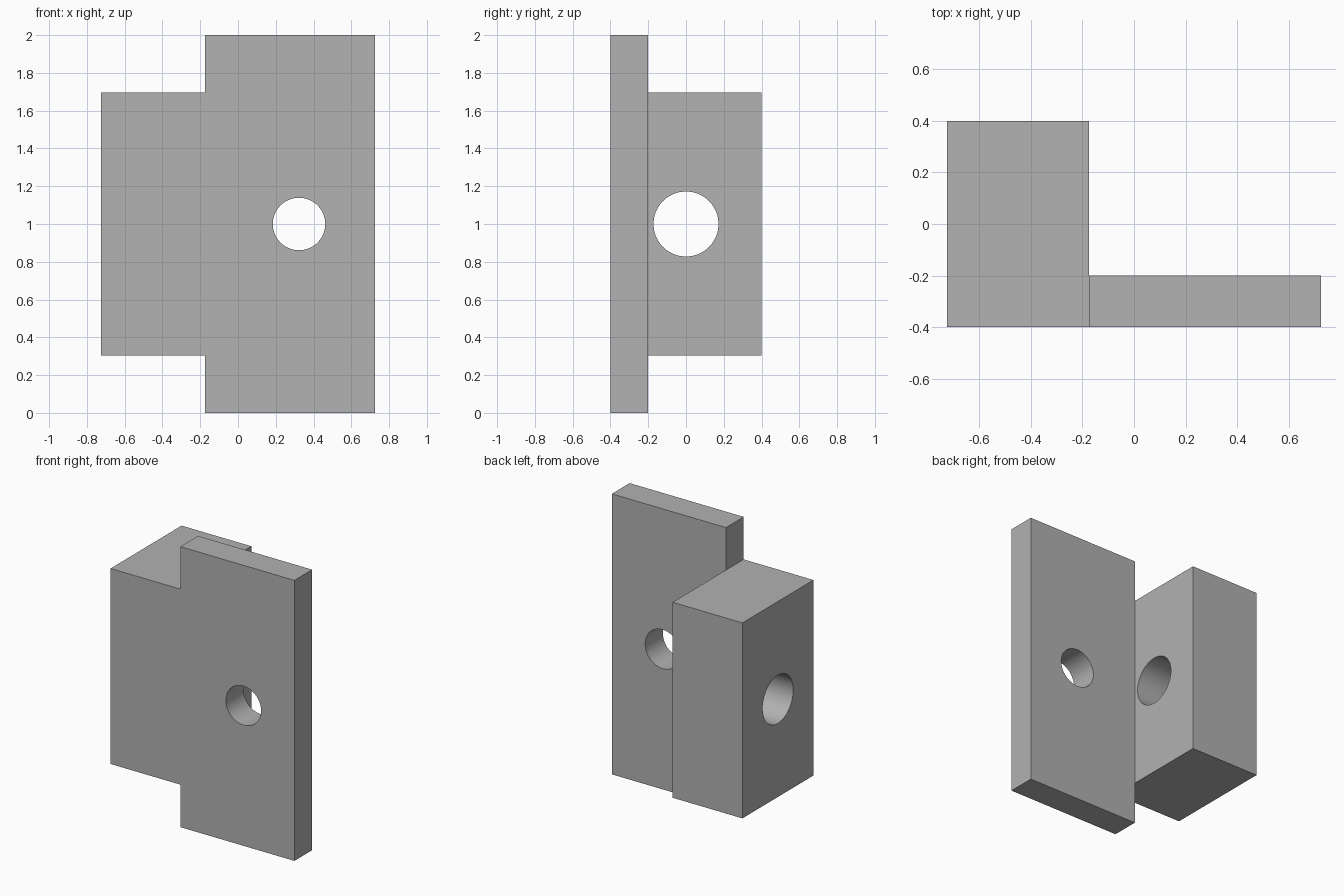
import bpy
from math import pi, radians

if "Cube" in bpy.data.objects:
    bpy.data.objects.remove(bpy.data.objects["Cube"], do_unlink=True)

grey = bpy.data.materials.new("plain grey")
grey.use_nodes = True
colour = (0.445, 0.445, 0.445, 1)
grey.diffuse_color = colour
grey.node_tree.nodes["Principled BSDF"].inputs["Base Color"].default_value = colour


def box(name, low, high):
    """Box spanning two opposite corners."""
    centre = [(a + b) / 2 for a, b in zip(low, high)]
    bpy.ops.mesh.primitive_cube_add(size=1, location=centre)
    part = bpy.context.object
    part.name = name
    part.scale = [b - a for a, b in zip(low, high)]
    bpy.ops.object.transform_apply(location=True, rotation=True, scale=True)
    part.data.materials.append(grey)
    return part


def drill(part, centre, radius, rotation):
    """Cut a round through hole, then shade only its wall smooth."""
    bpy.ops.mesh.primitive_cylinder_add(
        vertices=64, radius=radius, depth=1, location=centre, rotation=rotation)
    cutter = bpy.context.object
    cutter.data.materials.append(grey)
    hole = part.modifiers.new("hole", "BOOLEAN")
    hole.operation = "DIFFERENCE"
    hole.solver = "EXACT"
    hole.object = cutter
    bpy.ops.object.select_all(action="DESELECT")
    part.select_set(True)
    bpy.context.view_layer.objects.active = part
    bpy.ops.object.modifier_apply(modifier=hole.name)
    bpy.data.objects.remove(cutter, do_unlink=True)
    bpy.ops.object.shade_smooth_by_angle(angle=radians(30))


# Tall thin plate with a hole from front to back
plate = box("mounting_plate", (-0.175, -0.4, 0), (0.725, -0.2, 2))
drill(plate, (0.323, -0.3, 1), 0.139, (pi / 2, 0, 0))

# Deep block flush with the plate front, with a sideways hole
block = box("bearing_block", (-0.725, -0.4, 0.303), (-0.175, 0.4, 1.697))
drill(block, (-0.45, 0, 1), 0.172, (0, pi / 2, 0))
